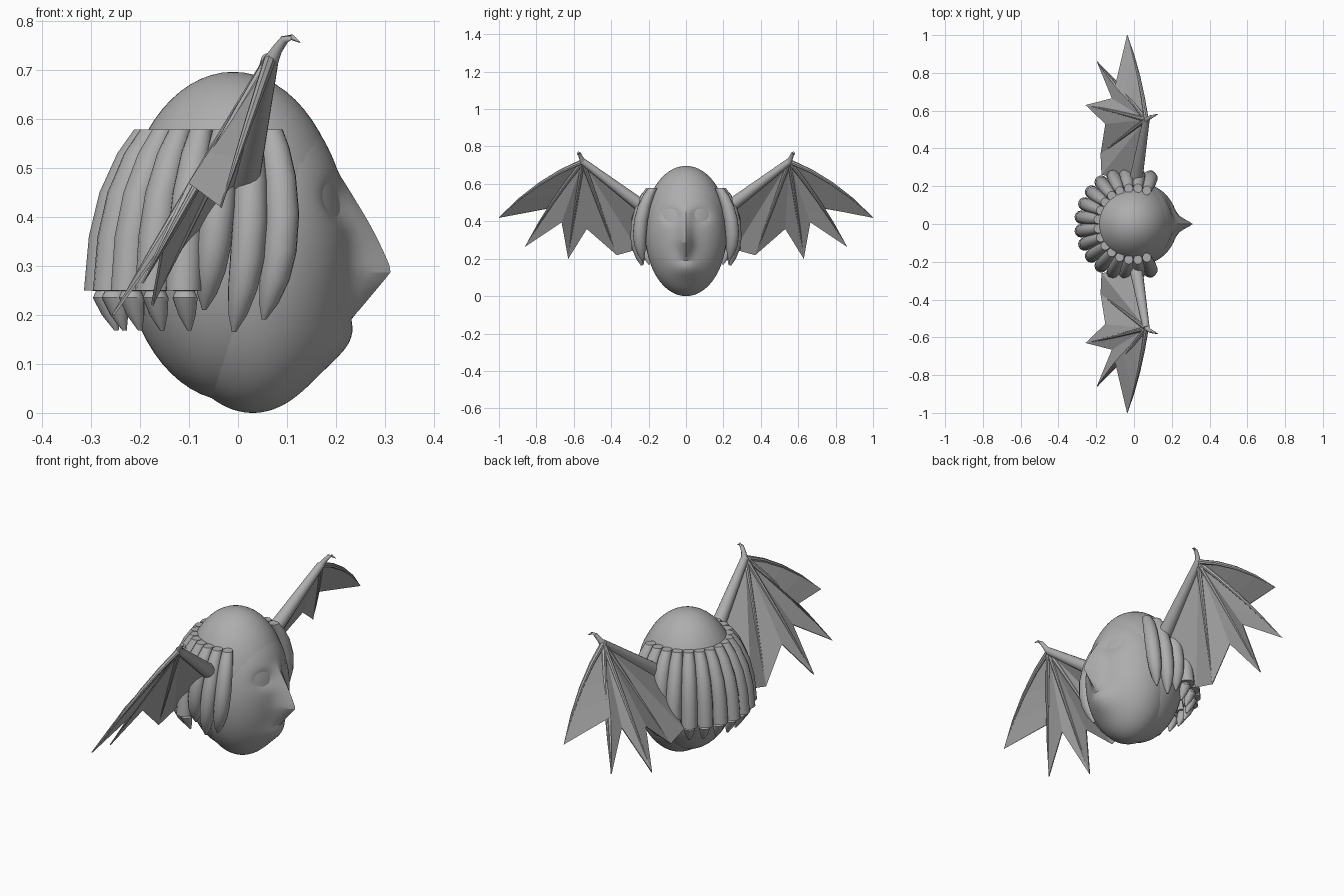
import bpy, bmesh, math
from math import sin, cos, radians, exp
from mathutils import Vector

cube = bpy.data.objects.get("Cube")
if cube:
    bpy.data.objects.remove(cube)

grey = bpy.data.materials.new("plain_grey")
grey.use_nodes = True
colour = (0.42, 0.42, 0.42, 1)
grey.diffuse_color = colour
grey.node_tree.nodes["Principled BSDF"].inputs["Base Color"].default_value = colour


def finish(bm, name, smooth=None):
    bmesh.ops.recalc_face_normals(bm, faces=bm.faces)
    mesh = bpy.data.meshes.new(name)
    bm.to_mesh(mesh)
    bm.free()
    mesh.materials.append(grey)
    obj = bpy.data.objects.new(name, mesh)
    bpy.context.collection.objects.link(obj)
    if smooth:
        bpy.ops.object.select_all(action='DESELECT')
        obj.select_set(True)
        bpy.context.view_layer.objects.active = obj
        bpy.ops.object.shade_smooth_by_angle(angle=radians(smooth))
    return obj


def loft(bm, rings):
    """Skin a list of equal-sized point rings and cap both ends."""
    loops = [[bm.verts.new(p) for p in ring] for ring in rings]
    n = len(loops[0])
    for a, b in zip(loops, loops[1:]):
        for i in range(n):
            j = (i + 1) % n
            bm.faces.new((a[i], a[j], b[j], b[i]))
    bm.faces.new(loops[0][::-1])
    bm.faces.new(loops[-1])


def tube(bm, points, radii, sides=10):
    points = [Vector(p) for p in points]
    rings = []
    for i, p in enumerate(points):
        d = points[min(i + 1, len(points) - 1)] - points[max(i - 1, 0)]
        u = d.cross(Vector((1, 0, 0))).normalized()
        v = d.cross(u).normalized()
        angles = [math.tau * k / sides for k in range(sides)]
        rings.append([p + radii[i] * (u * cos(t) + v * sin(t)) for t in angles])
    loft(bm, rings)


def ellipsoid(centre, radii, segments, rings):
    bm = bmesh.new()
    bmesh.ops.create_uvsphere(bm, u_segments=segments, v_segments=rings, radius=1)
    for v in bm.verts:
        v.co = Vector([c + r * k for c, r, k in zip(centre, radii, v.co)])
    return bm


def bump(value, middle, width):
    return exp(-((value - middle) / width) ** 2)


# Skull
finish(ellipsoid((-0.01, 0, 0.36), (0.228, 0.224, 0.336), 48, 32), "skull", 12)

# Face, with nose, eye sockets and chin pushed out of an ellipsoid
bm = ellipsoid((0.03, 0, 0.33), (0.2, 0.216, 0.33), 96, 72)
for v in bm.verts:
    x, y, z = v.co
    if x > 0.06:
        if z > 0.29:
            ridge = max(0, 1 - (z - 0.29) / 0.2) ** 1.1
        else:
            ridge = max(0, 1 - (0.29 - z) / 0.095) ** 0.8
        v.co.x += 0.085 * ridge * exp(-(abs(y) / 0.032) ** 1.5)
        v.co.x -= 0.022 * bump(abs(y), 0.08, 0.045) * bump(z, 0.43, 0.035)
        v.co.x += 0.032 * bump(z, 0.15, 0.06) * bump(y, 0, 0.08)
finish(bm, "face", 12)

# Hair locks: height, distance from the axis, size factor
long_lock = [(0.578, 0.19, 0.65), (0.54, 0.213, 0.8), (0.48, 0.238, 0.93),
             (0.4, 0.257, 1), (0.32, 0.262, 0.98), (0.26, 0.257, 0.85),
             (0.21, 0.247, 0.55), (0.175, 0.238, 0.12)]
cut_lock = [(0.578, 0.19, 0.65), (0.53, 0.218, 0.82), (0.45, 0.25, 0.95),
            (0.36, 0.27, 1), (0.25, 0.28, 1), (0.249, 0.272, 0.55),
            (0.235, 0.272, 0.72), (0.2, 0.262, 0.5), (0.168, 0.25, 0.12)]
tip_drop = (0.015, -0.01, 0.035)
for side, label in ((1, "left"), (-1, "right")):
    for k in range(8):
        profile = long_lock if k < 3 else cut_lock
        bm = bmesh.new()
        rings = []
        for z, r, size in profile:
            low = (0.578 - z) / 0.4
            angle = radians(69 + 14.8 * k + (8 * low ** 3 if k < 3 else 0))
            z += tip_drop[k] * low if k < 3 else 0
            out = Vector((cos(angle), side * sin(angle), 0))
            across = Vector((-out.y, out.x, 0))
            centre = out * r + Vector((0, 0, z))
            rings.append([centre + size * (out * 0.037 * cos(t) + across * 0.036 * sin(t))
                          for t in (math.tau * i / 14 for i in range(14))])
        loft(bm, rings)
        finish(bm, f"hair_lock_{label}_{k + 1}", 30)

# Wings
wrist = Vector((0.065, 0.552, 0.72))
shoulder = Vector((0.01, 0.235, 0.48))
tips = [Vector(p) for p in ((-0.035, 1, 0.42), (-0.195, 0.86, 0.265),
                            (-0.255, 0.63, 0.2), (-0.175, 0.37, 0.22))]
valleys = [Vector(p) for p in ((-0.1, 0.73, 0.47), (-0.115, 0.665, 0.395),
                               (-0.15, 0.53, 0.36))]
inner = Vector((-0.17, 0.26, 0.25))


def finger_path(tip, lift):
    return [wrist.lerp(tip, t) + Vector((0.3, 0.2, 1)) * lift * 4 * t * (1 - t)
            for t in (0, 0.25, 0.5, 0.75, 1)]


paths = [finger_path(tip, lift) for tip, lift in zip(tips, (0.03, 0.015, 0.006, 0))]

for side, label in ((1, "left"), (-1, "right")):
    def flip(points):
        return [Vector((p[0], p[1] * side, p[2])) for p in points]

    bm = bmesh.new()
    tube(bm, flip([shoulder, wrist]), [0.035, 0.018], 16)
    finish(bm, f"wing_arm_{label}", 30)

    bm = bmesh.new()
    tube(bm, flip([(0.066, 0.55, 0.715), (0.08, 0.562, 0.742), (0.095, 0.57, 0.762),
                   (0.11, 0.575, 0.767), (0.127, 0.582, 0.756)]),
         [0.016, 0.011, 0.009, 0.006, 0.001])
    finish(bm, f"wing_claw_{label}", 40)

    for i, path in enumerate(paths):
        bm = bmesh.new()
        tube(bm, flip(path), [0.013, 0.011, 0.009, 0.006, 0.001], 8)
        finish(bm, f"wing_finger_{label}_{i + 1}", 40)

    # Membrane panels, each folded along a line from wrist to valley
    bm = bmesh.new()
    for i, valley in enumerate(valleys):
        fold = [wrist.lerp(valley, t) for t in (0, 0.25, 0.5, 0.75, 1)]
        for edge in (paths[i], paths[i + 1]):
            for j in range(4):
                quad = [edge[j], edge[j + 1], fold[j + 1], fold[j]]
                bm.faces.new([bm.verts.new(p) for p in flip(quad if j else quad[:3])])
    for tri in ((wrist, tips[3], inner), (wrist, inner, shoulder)):
        bm.faces.new([bm.verts.new(p) for p in flip(tri)])
    bmesh.ops.remove_doubles(bm, verts=bm.verts, dist=0.0005)
    web = finish(bm, f"wing_membrane_{label}")
    solid = web.modifiers.new("thickness", 'SOLIDIFY')
    solid.thickness = 0.005
    solid.offset = 0
